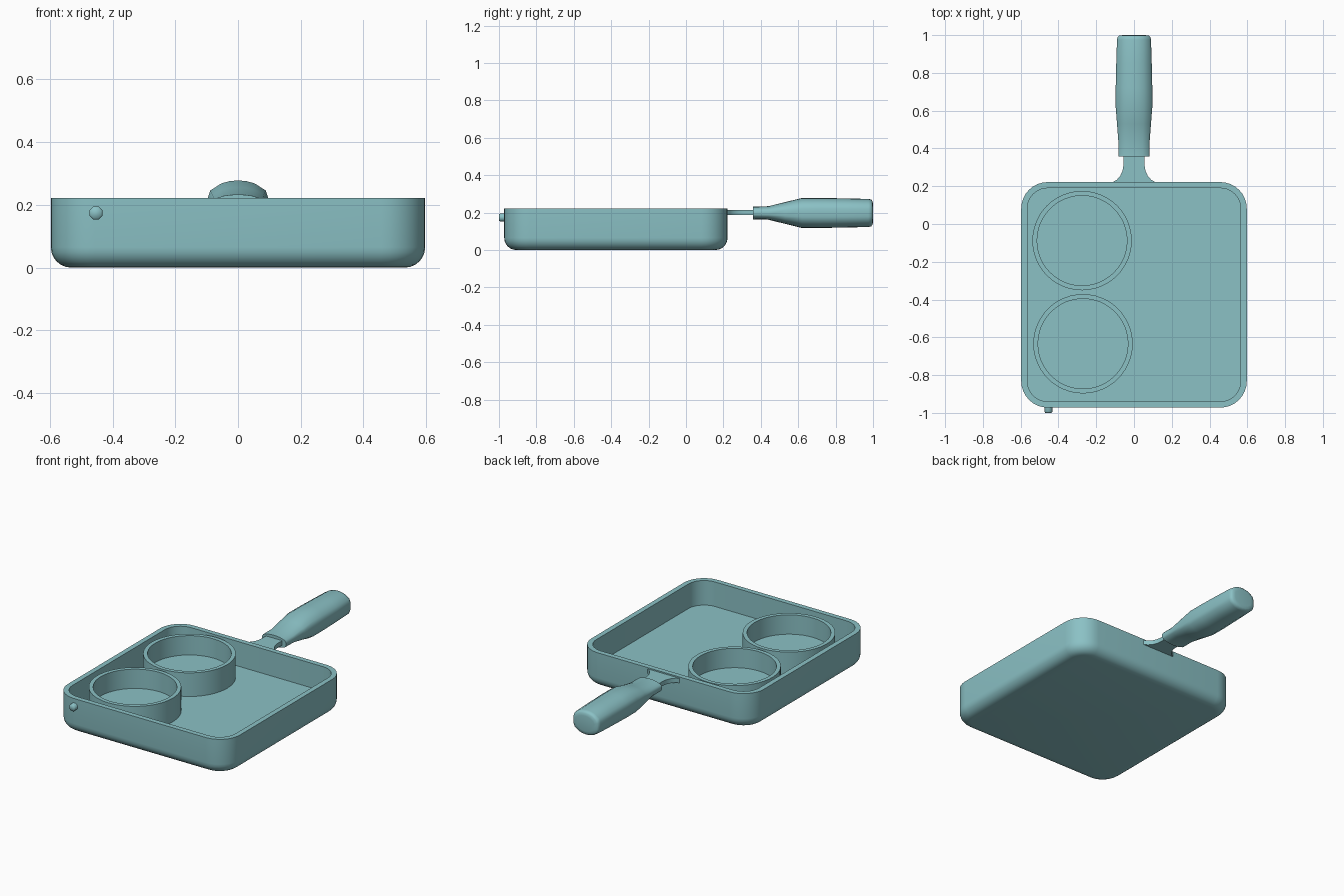
import bpy, bmesh, math

if "Cube" in bpy.data.objects:
    bpy.data.objects.remove(bpy.data.objects["Cube"])

teal = bpy.data.materials.new("teal")
teal.diffuse_color = (0.257, 0.534, 0.56, 1)
teal.use_nodes = True
teal.node_tree.nodes["Principled BSDF"].inputs["Base Color"].default_value = teal.diffuse_color


def finish(name, bm, angle=35):
    bmesh.ops.recalc_face_normals(bm, faces=bm.faces)
    me = bpy.data.meshes.new(name)
    bm.to_mesh(me)
    bm.free()
    me.materials.append(teal)
    ob = bpy.data.objects.new(name, me)
    bpy.context.collection.objects.link(ob)
    bpy.ops.object.select_all(action='DESELECT')
    ob.select_set(True)
    bpy.context.view_layer.objects.active = ob
    bpy.ops.object.shade_smooth_by_angle(angle=math.radians(angle))
    return ob


def loft(name, rings, angle=35):
    """Skin a list of equal-length point rings and cap both ends."""
    bm = bmesh.new()
    loops = [[bm.verts.new(p) for p in r] for r in rings]
    n = len(rings[0])
    for a, b in zip(loops, loops[1:]):
        for i in range(n):
            j = (i + 1) % n
            bm.faces.new((a[i], a[j], b[j], b[i]))
    bm.faces.new(loops[0])
    bm.faces.new(loops[-1])
    return finish(name, bm, angle)


def rounded_square(half, r, z, cy, steps=8):
    pts = []
    for k, (sx, sy) in enumerate(((1, 1), (-1, 1), (-1, -1), (1, -1))):
        for i in range(steps + 1):
            a = math.pi / 2 * (k + i / steps)
            pts.append((sx * (half - r) + r * math.cos(a),
                        cy + sy * (half - r) + r * math.sin(a), z))
    return pts


def circle(cx, cy, r, z, n=48):
    return [(cx + r * math.cos(2 * math.pi * i / n),
             cy + r * math.sin(2 * math.pi * i / n), z) for i in range(n)]


# Square pan: filleted bottom, straight walls, flat rim, inner floor
H, R, CY, TOP, FLOOR, F = 0.597, 0.14, -0.375, 0.222, 0.068, 0.065
rings = []
for i in range(7):
    a = math.pi / 2 * i / 6
    inset = F * (1 - math.sin(a))
    rings.append(rounded_square(H - inset, R - inset, F * (1 - math.cos(a)), CY))
rings += [rounded_square(H, R, TOP, CY),
          rounded_square(H - 0.032, R - 0.032, TOP, CY),
          rounded_square(H - 0.032, R - 0.032, FLOOR, CY)]
loft("pan", rings)

# Two round cups standing on the pan floor
for i, (cx, cy) in enumerate(((-0.275, -0.088), (-0.27, -0.634))):
    loft(f"cup_{i + 1}", [circle(cx, cy, r, z) for r, z in
                          ((0.263, FLOOR - 0.005), (0.263, 0.216),
                           (0.238, 0.216), (0.238, 0.095))])

# Small peg on the front wall
loft("front_peg", [[(-0.453 + r * math.cos(math.pi / 4 * (k + 0.5)), y,
                     0.174 + r * math.sin(math.pi / 4 * (k + 0.5))) for k in range(8)]
                   for y, r in ((-0.96, 0.023), (-0.993, 0.023), (-1.0, 0.018))], 60)

# Flat neck, flaring where it meets the pan
neck = [(0.21, 0.12), (0.222, 0.112), (0.235, 0.09), (0.255, 0.073),
        (0.28, 0.061), (0.31, 0.056), (0.38, 0.056)]
loft("handle_neck", [[(-w, y, 0.186), (w, y, 0.186), (w, y, 0.214), (-w, y, 0.214)]
                     for y, w in neck])

# Grip: one rounded cross-section swept with changing width and height
quarter = [(1, 0.28), (0.91, 0.6), (0.55, 0.88), (0.28, 0.97), (0, 1)]
half = quarter + [(-x, z) for x, z in quarter[-2::-1]]
section = half + [(-x, -z) for x, z in half]
grip = [(0.357, 0.083, 0.035), (0.44, 0.083, 0.036), (0.53, 0.09, 0.058),
        (0.62, 0.097, 0.08), (0.72, 0.097, 0.08), (0.85, 0.094, 0.078),
        (0.975, 0.09, 0.075), (0.99, 0.087, 0.072), (0.997, 0.078, 0.063),
        (1.0, 0.06, 0.047)]
loft("handle_grip", [[(x * w, y, 0.198 + z * h) for x, z in section]
                     for y, w, h in grip], 50)
